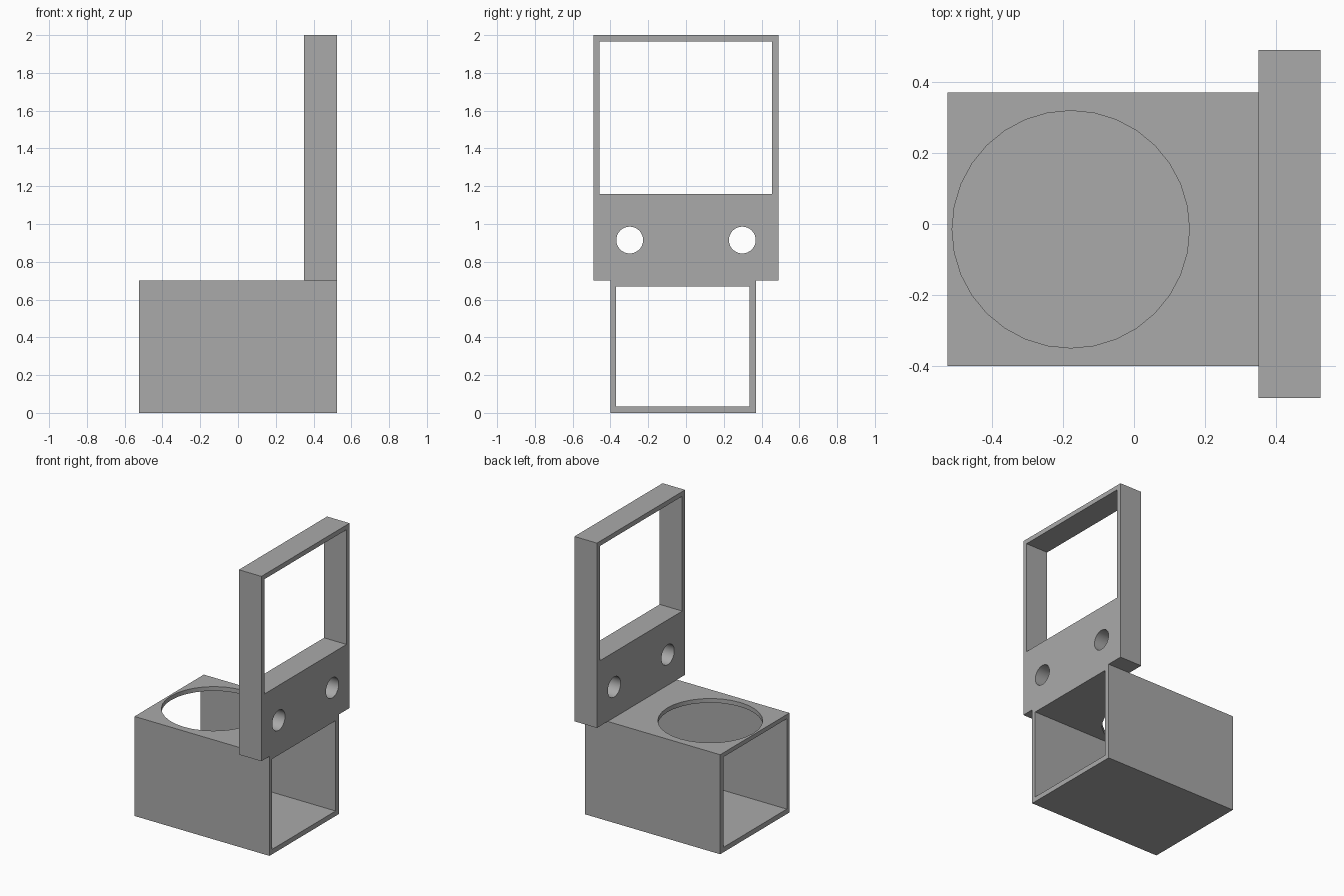
import bpy, math

cube = bpy.data.objects.get("Cube")
if cube:
    bpy.data.objects.remove(cube, do_unlink=True)

grey = bpy.data.materials.new("plain grey")
grey.use_nodes = True
colour = (0.4, 0.4, 0.4, 1)
grey.diffuse_color = colour
grey.node_tree.nodes["Principled BSDF"].inputs["Base Color"].default_value = colour


def block(name, x, y, z):
    """Box spanning the given (low, high) ranges."""
    bpy.ops.mesh.primitive_cube_add(size=1)
    ob = bpy.context.object
    ob.name = name
    spans = (x, y, z)
    for v in ob.data.vertices:
        v.co = [s[1] if c > 0 else s[0] for c, s in zip(v.co, spans)]
    return ob


def drill(name, centre, radius, depth, along_x=False):
    bpy.ops.mesh.primitive_cylinder_add(
        vertices=32, radius=radius, depth=depth, location=centre,
        rotation=(0, math.pi / 2 if along_x else 0, 0))
    bpy.context.object.name = name
    return bpy.context.object


def cut(ob, cutters):
    """Subtract every cutter, then discard it."""
    for cutter in cutters:
        bpy.ops.object.select_all(action="DESELECT")
        bpy.context.view_layer.objects.active = ob
        ob.select_set(True)
        mod = ob.modifiers.new("cut", "BOOLEAN")
        mod.operation = "DIFFERENCE"
        mod.solver = "EXACT"
        mod.object = cutter
        bpy.ops.object.modifier_apply(modifier=mod.name)
        bpy.data.objects.remove(cutter, do_unlink=True)
    ob.data.materials.clear()
    ob.data.materials.append(grey)
    bpy.ops.object.shade_smooth_by_angle(angle=math.radians(30))


# Rectangular sleeve, open at both ends, with a round opening in its top wall
sleeve = block("holder_sleeve", (-0.525, 0.525), (-0.40, 0.37), (0, 0.70))
cut(sleeve, [
    block("sleeve_bore", (-1, 1), (-0.37, 0.335), (0.035, 0.67)),
    drill("cup_opening", (-0.178, -0.015, 0.7), 0.334, 0.3),
])

# Upright frame with a large window and two screw holes
frame = block("upright_frame", (0.35, 0.525), (-0.49, 0.49), (0.70, 2.0))
cut(frame, [block("window", (0, 1), (-0.458, 0.456), (1.16, 1.967))] + [
    drill("screw_hole", (0.44, side * 0.298, 0.915), 0.071, 1, True)
    for side in (-1, 1)
])
